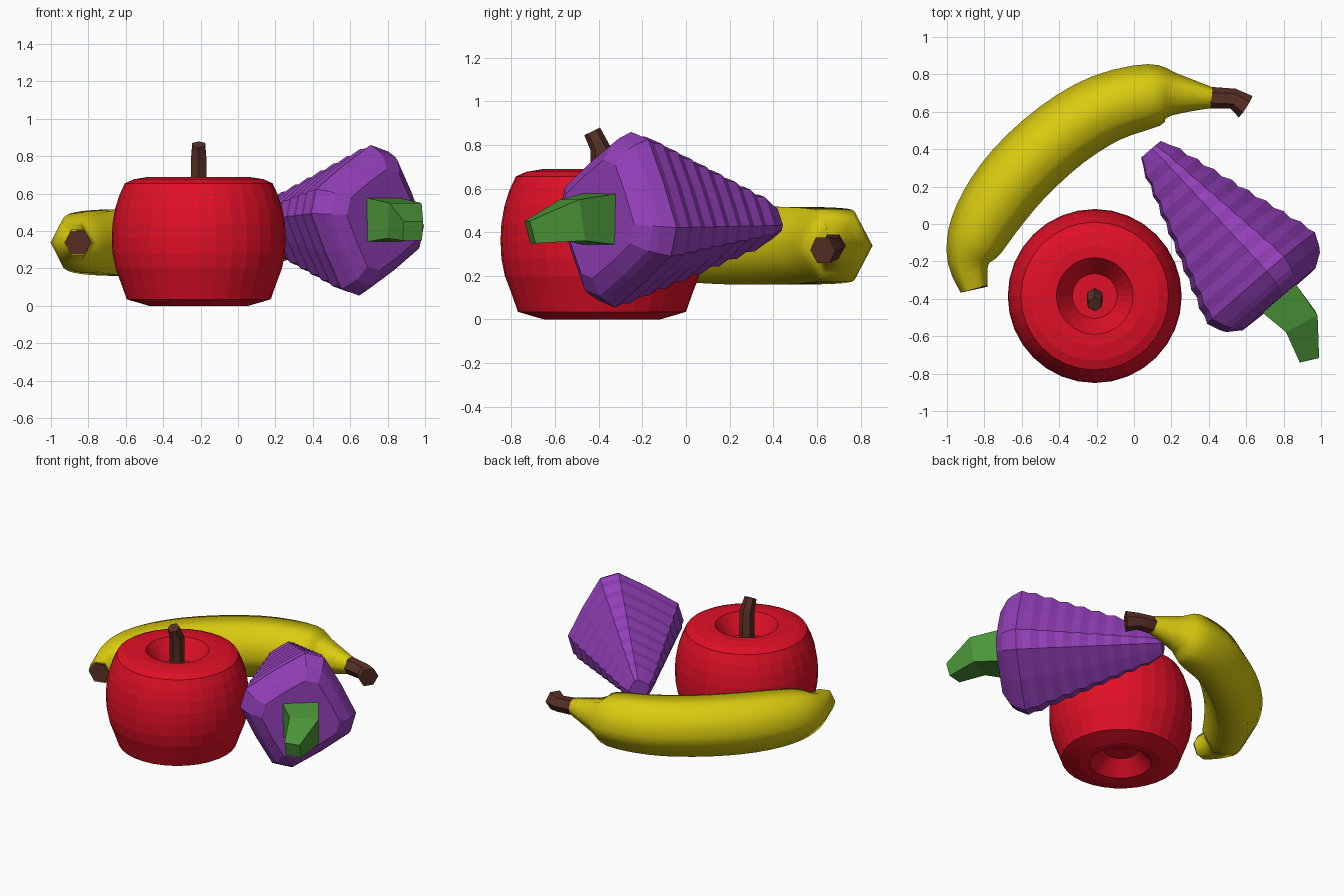
import bpy, bmesh, math
from mathutils import Vector as V

if "Cube" in bpy.data.objects:
    bpy.data.objects.remove(bpy.data.objects["Cube"])


def material(name, rgb):
    m = bpy.data.materials.new(name)
    m.diffuse_color = (*rgb, 1)
    m.use_nodes = True
    m.node_tree.nodes["Principled BSDF"].inputs["Base Color"].default_value = m.diffuse_color
    return m


RED = material("apple red", (0.75, 0.005, 0.02))
YELLOW = material("banana yellow", (0.70, 0.60, 0.005))
PURPLE = material("grape purple", (0.29, 0.05, 0.48))
GREEN = material("stalk green", (0.07, 0.30, 0.04))
BROWN = material("stem brown", (0.10, 0.03, 0.02))


def loft(name, rings, mat, smooth=None):
    """Skin a list of equal-length point rings and close both ends."""
    bm = bmesh.new()
    loops = [[bm.verts.new(p) for p in ring] for ring in rings]
    n = len(loops[0])
    for a, b in zip(loops, loops[1:]):
        for i in range(n):
            j = (i + 1) % n
            bm.faces.new((a[i], a[j], b[j], b[i]))
    bm.faces.new(loops[0])
    bm.faces.new(loops[-1])
    bmesh.ops.recalc_face_normals(bm, faces=bm.faces)
    me = bpy.data.meshes.new(name)
    bm.to_mesh(me)
    bm.free()
    me.materials.append(mat)
    ob = bpy.data.objects.new(name, me)
    bpy.context.collection.objects.link(ob)
    if smooth:
        bpy.ops.object.select_all(action='DESELECT')
        ob.select_set(True)
        bpy.context.view_layer.objects.active = ob
        bpy.ops.object.shade_smooth_by_angle(angle=math.radians(smooth))
    return ob


def tube(path, sides=6, ref=V((0, 0, 1)), phase=0.0, tall=1.0):
    """Rings around a path of (x, y, z, radius)."""
    pts = [V(p[:3]) for p in path]
    rings = []
    for i, p in enumerate(pts):
        t = (pts[min(i + 1, len(pts) - 1)] - pts[max(i - 1, 0)]).normalized()
        a = ref.cross(t).normalized()
        b = t.cross(a)
        r = path[i][3]
        angles = [phase + math.tau * k / sides for k in range(sides)]
        rings.append([p + r * (math.cos(k) * a + tall * math.sin(k) * b) for k in angles])
    return rings


def refine(path, steps=3):
    """Catmull-Rom points through the path."""
    out = []
    for i in range(len(path) - 1):
        p0, p1, p2, p3 = (path[max(0, min(len(path) - 1, i + k))] for k in (-1, 0, 1, 2))
        for s in range(steps):
            t = s / steps
            out.append([0.5 * (2 * b + (c - a) * t + (2 * a - 5 * b + 4 * c - d) * t * t
                               + (3 * b - a - 3 * c + d) * t ** 3)
                        for a, b, c, d in zip(p0, p1, p2, p3)])
    return out + [list(path[-1])]


# Apple: faceted body with dimples top and bottom
profile = [(.11, .10), (.20, .005), (.265, 0), (.385, .035), (.415, .12), (.445, .20),
           (.461, .28), (.465, .36), (.461, .44), (.447, .52), (.425, .59), (.395, .655),
           (.345, .677), (.265, .69), (.205, .688), (.12, .56)]
SIDES = 32
loft("apple_body", [[V((-.21 + r * math.cos(math.tau * k / SIDES),
                        -.385 + r * math.sin(math.tau * k / SIDES), z))
                     for k in range(SIDES)] for r, z in profile], RED)
loft("apple_stem", tube([(-.21, -.39, .54, .048), (-.21, -.39, .78, .048),
                         (-.21, -.43, .862, .04)], ref=V((1, 0, 0))), BROWN, 35)

# Banana: six-sided, smooth, curving around the back
Z = .338
body = [(-.855, -.345, Z, .075), (-.885, -.21, Z, .11), (-.85, -.09, Z, .155),
        (-.76, .08, Z, .18), (-.61, .275, Z, .19), (-.39, .475, Z, .19),
        (-.15, .62, Z, .185), (.105, .69, Z, .168), (.21, .695, Z, .115),
        (.415, .675, Z, .056)]
loft("banana_body", tube(refine(body), tall=1.08), YELLOW, 75)
loft("banana_tip", tube([(-.856, -.342, Z, .074), (-.854, -.351, Z, .072)]), BROWN)
loft("banana_stem", tube([(.41, .675, Z, .058), (.53, .67, .325, .055),
                          (.597, .627, .318, .068)]), BROWN, 35)

# Grapes: rippled four-cornered cone leaning on the apple
tip = V((.12, .365, .44))
axis = V((.65, -.76, .02)).normalized()
u = V((.73, .62, -.27))
u = (u - axis * u.dot(axis)).normalized()
v = axis.cross(u)


def grape_ring(t, r):
    pts = []
    w = .17                      # half width of each flattened corner
    for k in range(4):
        c, s = round(math.cos(k * math.pi / 2)), round(math.sin(k * math.pi / 2))
        for x, y in ((1, -w), (1, w), (.6, .6)):
            pts.append(tip + axis * t + u * (r * .97 * (c * x - s * y))
                       + v * (r * 1.04 * (s * x + c * y)))
    return pts


WAVES = 8
rings = [grape_ring(-.045, .07)]
for i in range(2 * WAVES + 1):
    f = i / (2 * WAVES)
    rings.append(grape_ring(.82 * f, .10 + .275 * f + (.007 if i % 2 else -.007)))
rings += [grape_ring(.86, .385), grape_ring(.93, .355), grape_ring(.96, .335),
          grape_ring(1.01, .26)]
loft("grape_bunch", rings, PURPLE)

# Grape stalk: bent four-sided taper
loft("grape_stalk", tube([(.76, -.38, .46, .17), (.89, -.52, .455, .135),
                          (.935, -.715, .40, .075)], sides=4, phase=math.pi / 4), GREEN)
